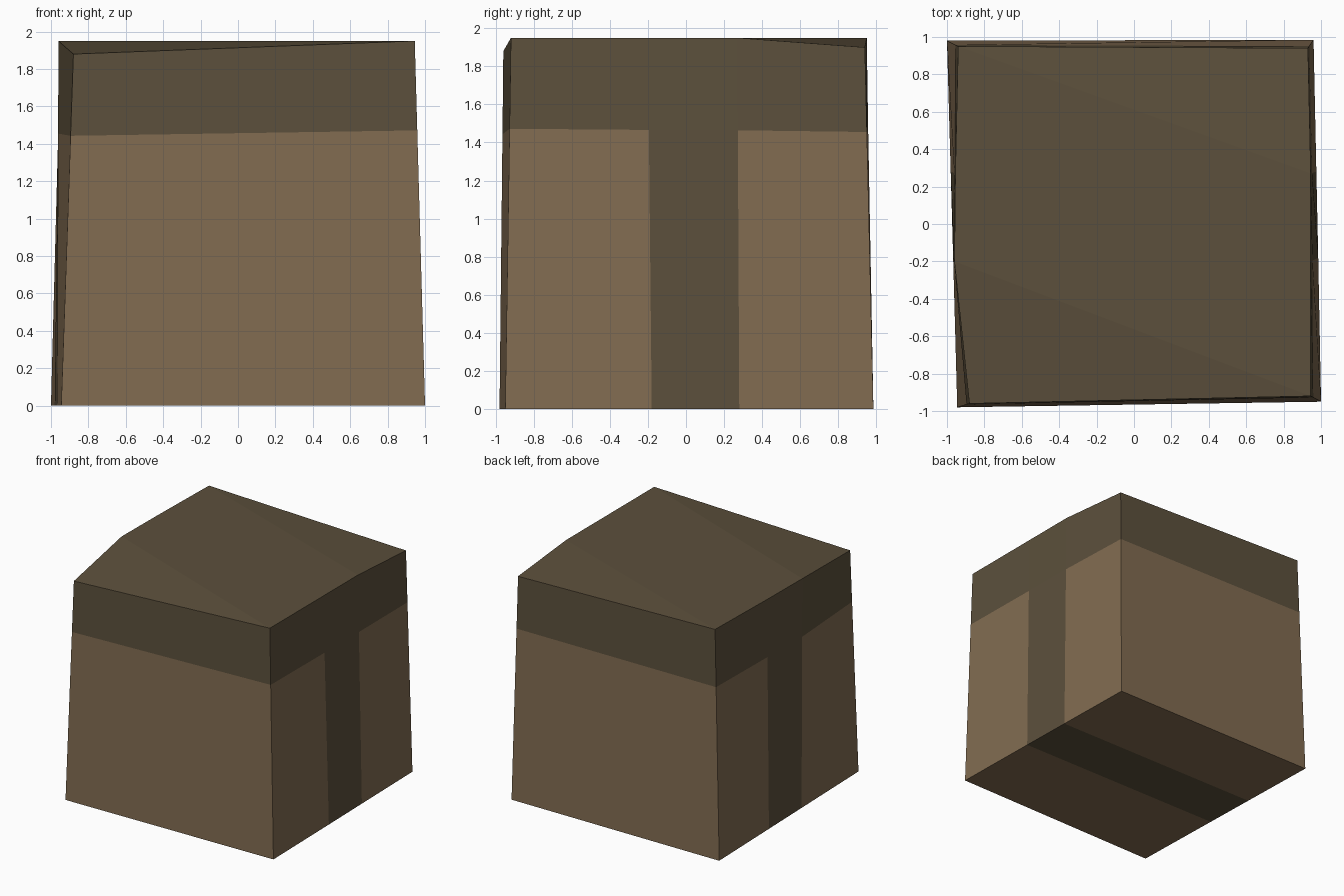
import bpy, bmesh

cube = bpy.data.objects.get("Cube")
if cube:
    bpy.data.objects.remove(cube, do_unlink=True)


def material(name, rgb):
    m = bpy.data.materials.new(name)
    m.use_nodes = True
    col = (*rgb, 1)
    m.diffuse_color = col
    m.node_tree.nodes["Principled BSDF"].inputs["Base Color"].default_value = col
    return m


TAN, DARK = 0, 1
mats = [material("tan", (0.223, 0.150, 0.083)),
        material("dark_brown", (0.107, 0.080, 0.045))]

# Columns run counterclockwise from the front left corner of the outline;
# the strap edges split the two sides
FL, FR, R1, R2, BR, BL, L2, L1 = range(8)
bottom = [(-0.945, -0.98, 0), (1, -0.95, 0), (0.985, -0.18, 0), (0.975, 0.28, 0),
          (0.96, 0.985, 0), (-1, 0.98, 0), (-0.98, 0.28, 0), (-0.967, -0.18, 0)]
top = [(-0.88, -0.96, 1.88), (0.945, -0.92, 1.95), (0.945, -0.20, 1.95),
       (0.945, 0.27, 1.95), (0.93, 0.94, 1.90), (-0.94, 0.95, 1.95),
       (-0.955, 0.27, 1.95), (-0.96, -0.20, 1.95)]
lid_height = [1.443, 1.472, 1.466, 1.464, 1.455, 1.463, 1.46, 1.455]

bm = bmesh.new()
low, mid, high = [], [], []
for b, t, z in zip(bottom, top, lid_height):
    f = z / t[2]
    low.append(bm.verts.new(b))
    mid.append(bm.verts.new([p + (q - p) * f for p, q in zip(b, t)]))
    high.append(bm.verts.new(t))


def face(verts, mat):
    bm.faces.new(verts).material_index = mat


# Side walls with the dark lid band and the strap below it
for i in range(8):
    j = (i + 1) % 8
    strap = i in (R1, L2)
    face([low[i], low[j], mid[j], mid[i]], DARK if strap else TAN)
    face([mid[i], mid[j], high[j], high[i]], DARK)

# Underside with the strap running across
for cols, mat in (((FL, L1, R1, FR), TAN), ((L1, L2, R2, R1), DARK),
                  ((L2, BL, BR, R2), TAN)):
    face([low[c] for c in cols], mat)

# Lid top, flat in the middle with two folded-down corners
for cols in ((FL, FR, L1), (FR, R1, R2, BL, L2, L1), (R2, BR, BL)):
    face([high[c] for c in cols], DARK)

bmesh.ops.recalc_face_normals(bm, faces=bm.faces)
mesh = bpy.data.meshes.new("strapped_box")
bm.to_mesh(mesh)
bm.free()
for m in mats:
    mesh.materials.append(m)
box = bpy.data.objects.new("strapped_box", mesh)
bpy.context.collection.objects.link(box)
